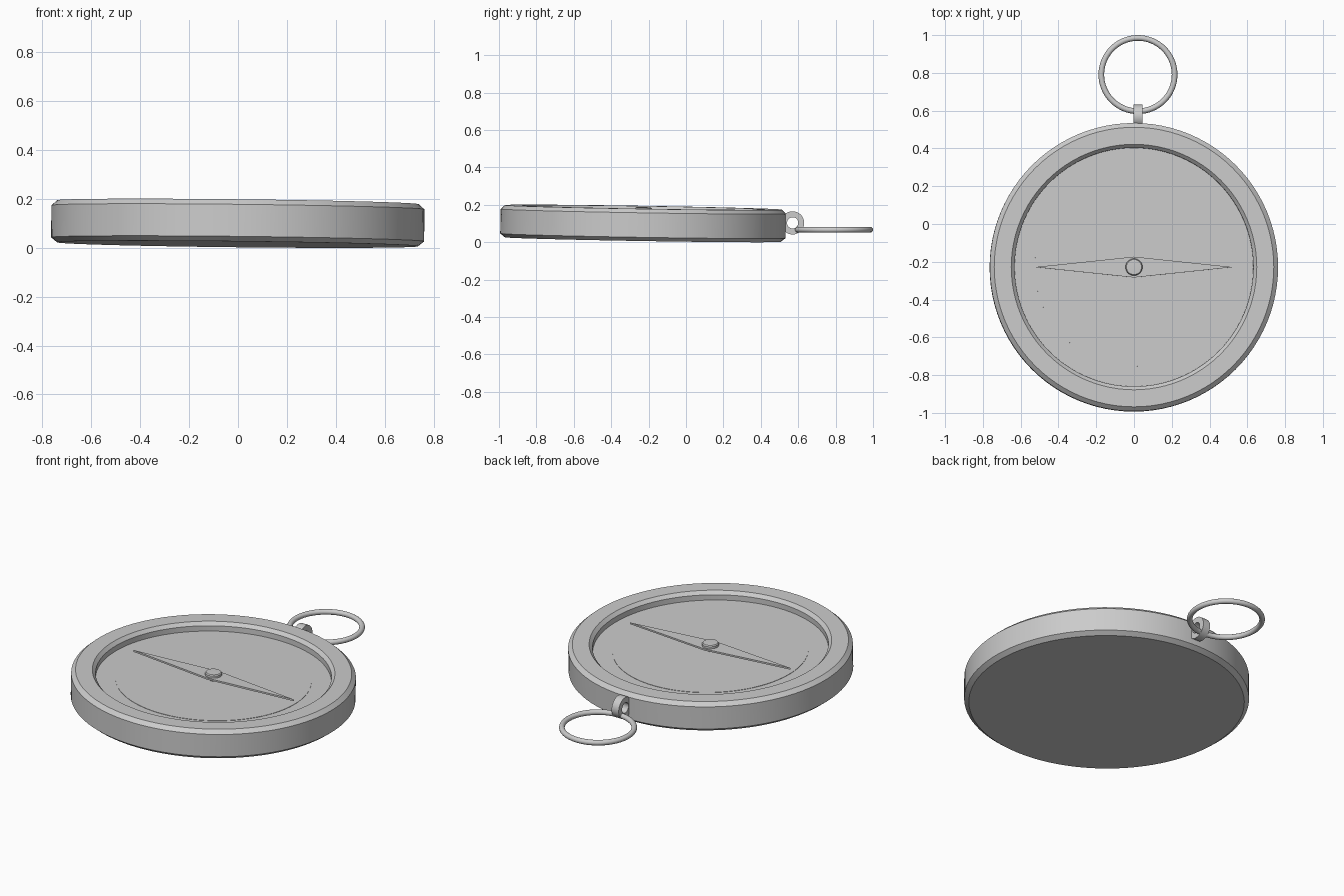
import bpy, bmesh, math
from mathutils import Matrix, Vector

cube = bpy.data.objects.get("Cube")
if cube:
    bpy.data.objects.remove(cube)

metal = bpy.data.materials.new("grey_metal")
metal.use_nodes = True
GREY = (0.6, 0.6, 0.6, 1)
metal.diffuse_color = GREY
metal.node_tree.nodes["Principled BSDF"].inputs["Base Color"].default_value = GREY

# The case leans very slightly, so everything on it shares one placement
normal = Vector((0.011, 0.0165, 1)).normalized()
lean = Vector((0, 0, 1)).rotation_difference(normal).to_matrix().to_4x4()
CASE = Matrix.Translation((-0.002, -0.231, 0)) @ lean


def finish(name, bm, matrix):
    bmesh.ops.remove_doubles(bm, verts=bm.verts, dist=1e-5)
    bmesh.ops.recalc_face_normals(bm, faces=bm.faces)
    mesh = bpy.data.meshes.new(name)
    bm.to_mesh(mesh)
    bm.free()
    obj = bpy.data.objects.new(name, mesh)
    obj.matrix_world = matrix
    bpy.context.collection.objects.link(obj)
    mesh.materials.append(metal)
    bpy.ops.object.select_all(action="DESELECT")
    obj.select_set(True)
    bpy.context.view_layer.objects.active = obj
    bpy.ops.object.shade_smooth_by_angle(angle=math.radians(30))
    return obj


def lathe(name, profile, matrix, steps=96, closed=False):
    """Turn (radius, height) points around the local z axis."""
    bm = bmesh.new()
    verts = [bm.verts.new((r, 0, z)) for r, z in profile]
    edges = [bm.edges.new(pair) for pair in zip(verts, verts[1:])]
    if closed:
        edges.append(bm.edges.new((verts[-1], verts[0])))
    bmesh.ops.spin(bm, geom=verts + edges, axis=(0, 0, 1), cent=(0, 0, 0),
                   angle=math.tau, steps=steps, use_duplicate=False)
    return finish(name, bm, matrix)


# Chamfered case with its recessed face
lathe("case", [(0, 0.014), (0.738, 0.014), (0.763, 0.034), (0.763, 0.165),
               (0.74, 0.186), (0.65, 0.186), (0.632, 0.167), (0.632, 0.136),
               (0, 0.136)], CASE)

# Thin dial plate
lathe("dial_plate", [(0.525, 0.135), (0.525, 0.138), (0, 0.138)], CASE)

# Pivot post with a softly rounded cap
lathe("pivot_cap", [(0, 0.136), (0.02, 0.136), (0.02, 0.162), (0.045, 0.162),
                    (0.045, 0.18), (0.04, 0.186), (0, 0.188)], CASE, 32)

# Diamond needle
bm = bmesh.new()
corners = [(-0.525, 0), (0, -0.055), (0.525, 0), (0, 0.055)]
base = bm.faces.new([bm.verts.new((x, y, 0.158)) for x, y in corners])
top = bmesh.ops.extrude_face_region(bm, geom=[base])["geom"]
bmesh.ops.translate(bm, vec=(0, 0, 0.01),
                    verts=[v for v in top if isinstance(v, bmesh.types.BMVert)])
finish("needle", bm, CASE)

# Upright eyelet at the back of the case
lathe("eyelet", [(0.03, -0.023), (0.062, -0.023), (0.062, 0.023), (0.03, 0.023)],
      Matrix.Translation((0.021, 0.57, 0.103)) @ Matrix.Rotation(math.pi / 2, 4, "Y"),
      32, closed=True)

# Carrying ring
TUBE, RADIUS = 0.015, 0.194
circle = [(RADIUS + TUBE * math.cos(a), TUBE * math.sin(a))
          for a in (math.tau * i / 16 for i in range(16))]
lathe("carrying_ring", circle, Matrix.Translation((0.021, 0.791, 0.066)), 64, closed=True)
